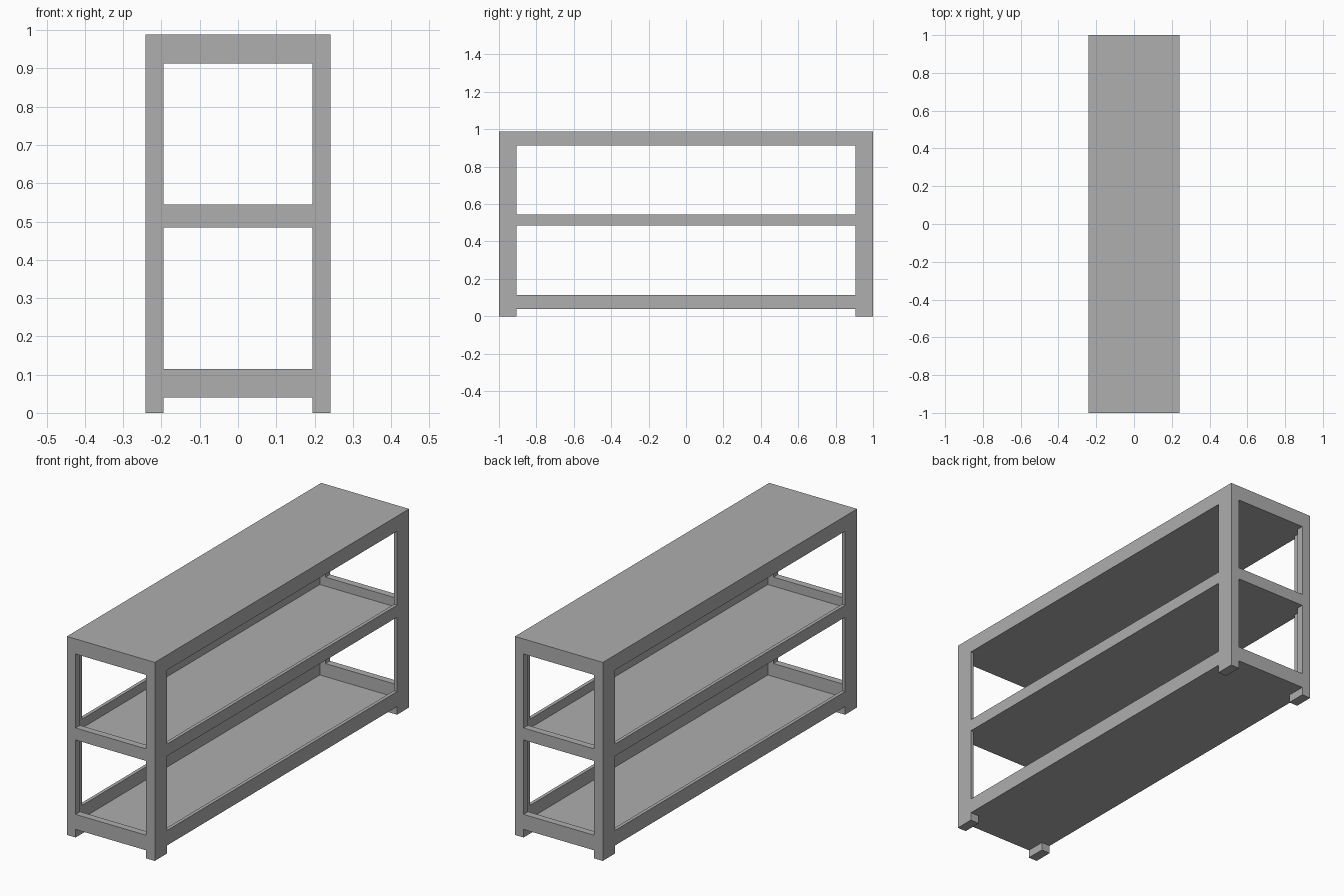
import bpy

if "Cube" in bpy.data.objects:
    bpy.data.objects.remove(bpy.data.objects["Cube"])

W, D = 0.242, 1.0           # half width (x), half depth (y)
PX, PY = 0.048, 0.095       # visible post width on the ends / on the long sides
TX, TY = 0.017, 0.035       # board thickness of the long sides / of the ends

grey = bpy.data.materials.new("dark_grey")
grey.diffuse_color = (0.425, 0.425, 0.425, 1.0)
grey.use_nodes = True
grey.node_tree.nodes["Principled BSDF"].inputs["Base Color"].default_value = grey.diffuse_color


def make(name, verts, faces):
    mesh = bpy.data.meshes.new(name)
    mesh.from_pydata(verts, [], faces)
    mesh.update()
    mesh.materials.append(grey)
    obj = bpy.data.objects.new(name, mesh)
    bpy.context.collection.objects.link(obj)
    return obj


def ring(x, y, z):
    return [(-x, -y, z), (x, -y, z), (x, y, z), (-x, y, z)]


def loft(name, rings):
    """Skin a stack of rectangular rings and close both ends."""
    verts = [v for r in rings for v in r]
    faces = [(3, 2, 1, 0)]
    for k in range(len(rings) - 1):
        a = 4 * k
        faces += [(a + i, a + (i + 1) % 4, a + 4 + (i + 1) % 4, a + 4 + i) for i in range(4)]
    n = len(verts)
    faces.append((n - 4, n - 3, n - 2, n - 1))
    return make(name, verts, faces)


def tray(name, z0, z1, floor):
    """Shelf with a raised rim made by the surrounding rails."""
    loft(name, [ring(W, D, z0), ring(W, D, z1),
                ring(W - TX, D - TY, z1), ring(W - TX, D - TY, floor)])


def corners(name, profile, z0, z1, cap=False):
    """Extrude a profile at the front right corner and mirror it to all four."""
    n = len(profile)
    verts = [(x, y, z) for z in (z0, z1) for x, y in profile]
    faces = [(i, (i + 1) % n, n + (i + 1) % n, n + i) for i in range(n)]
    if cap:
        faces.append(tuple(reversed(range(n))))
    obj = make(name, verts, faces)
    mod = obj.modifiers.new("mirror", 'MIRROR')
    mod.use_axis = (True, True, False)
    mod.use_mirror_merge = False


# Shelves with their rails, and the solid top
tray("bottom_shelf", 0.04, 0.115, 0.05)
tray("middle_shelf", 0.485, 0.545, 0.50)
loft("top_board", [ring(W, D, 0.913), ring(W, D, 0.988)])

# L-shaped corner posts between the shelves
angle = [(W, -D), (W, -D + PY), (W - TX, -D + PY), (W - TX, -D + TY),
         (W - PX, -D + TY), (W - PX, -D)]
corners("lower_posts", angle, 0.115, 0.485)
corners("upper_posts", angle, 0.545, 0.913)

# Block feet under the bottom shelf
block = [(W, -D), (W, -D + PY), (W - PX, -D + PY), (W - PX, -D)]
corners("feet", block, 0.0, 0.04, cap=True)
